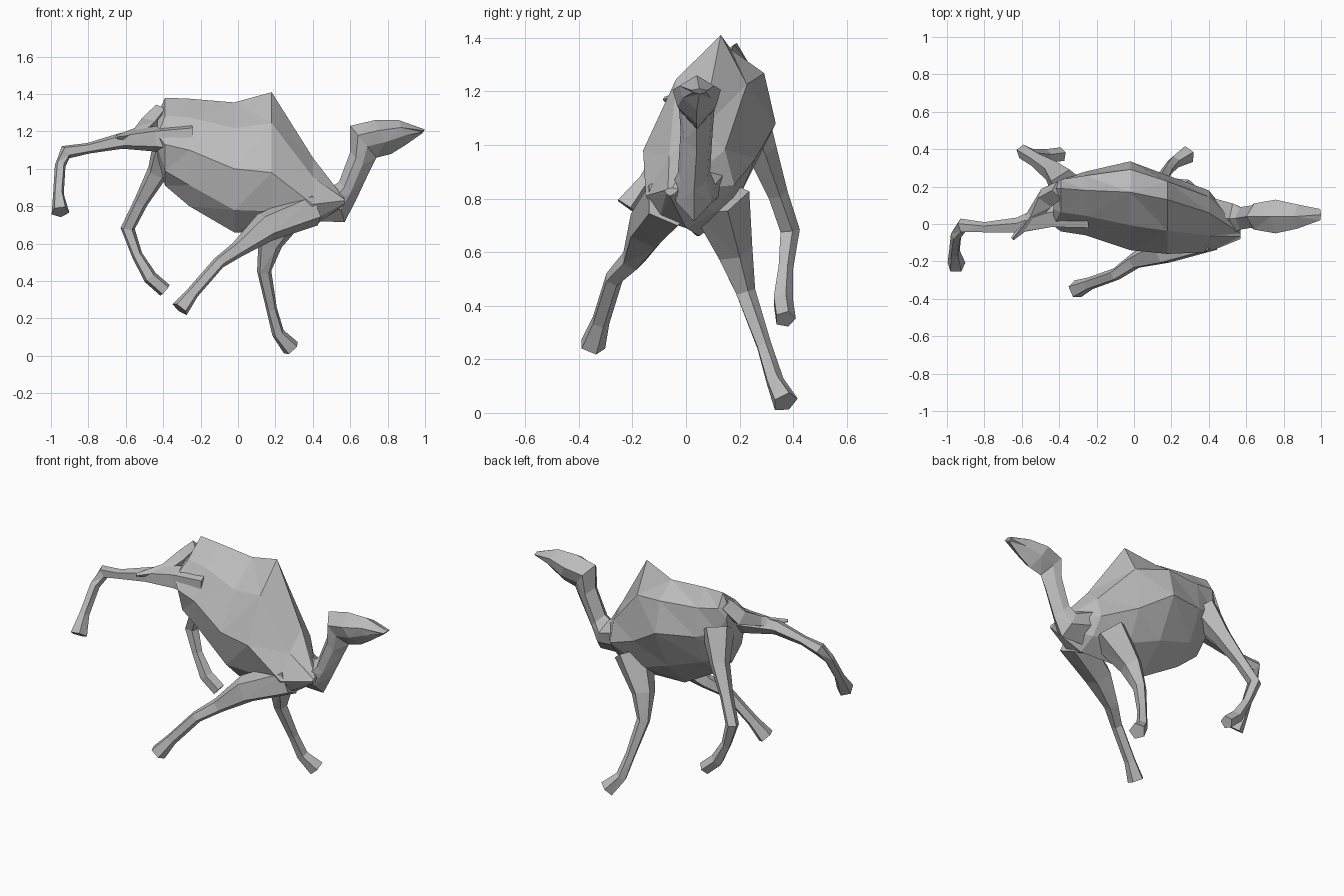
import bpy, bmesh, math
from mathutils import Vector

cube = bpy.data.objects.get("Cube")
if cube:
    bpy.data.objects.remove(cube, do_unlink=True)

hide = bpy.data.materials.new("grey_hide")
hide.use_nodes = True
hide.diffuse_color = (0.5, 0.5, 0.5, 1)
hide.node_tree.nodes["Principled BSDF"].inputs["Base Color"].default_value = (0.5, 0.5, 0.5, 1)


def loft(name, rings):
    """Skin a list of equal-sized point rings, closing both ends."""
    bm = bmesh.new()
    loops = [[bm.verts.new(p) for p in ring] for ring in rings]
    n = len(loops[0])
    for a, b in zip(loops, loops[1:]):
        for i in range(n):
            j = (i + 1) % n
            bm.faces.new((a[i], a[j], b[j], b[i]))
    bm.faces.new(loops[0][::-1])
    bm.faces.new(loops[-1])
    bmesh.ops.triangulate(bm, faces=bm.faces[:])
    bmesh.ops.recalc_face_normals(bm, faces=bm.faces[:])
    mesh = bpy.data.meshes.new(name)
    bm.to_mesh(mesh)
    bm.free()
    mesh.materials.append(hide)
    obj = bpy.data.objects.new(name, mesh)
    bpy.context.collection.objects.link(obj)
    return obj


def limb(name, path, sides=5):
    """Tapered faceted tube along (x, y, z, radius) points."""
    pts = [Vector(p[:3]) for p in path]
    rings = []
    for i, p in enumerate(pts):
        along = (pts[min(i + 1, len(pts) - 1)] - pts[max(i - 1, 0)]).normalized()
        u = Vector((0, 1, 0))
        u = (u - along * u.dot(along)).normalized()
        v = along.cross(u)
        r = path[i][3]
        angles = [math.tau * k / sides for k in range(sides)]
        rings.append([p + u * (r * math.cos(a)) + v * (r * math.sin(a)) for a in angles])
    return loft(name, rings)


def body_ring(x, top, right, bottom, left):
    """Eight-point section through four (y, z) extremes with bulging corners."""
    ends = [Vector((x, *p)) for p in (top, right, bottom, left)]
    mid = sum(ends, Vector()) / 4
    ring = []
    for a, b in zip(ends, ends[1:] + ends[:1]):
        ring += [a, mid + (a + b - mid * 2) * 0.63]
    return ring


def neck_ring(y, half, upper, lower):
    """Six-point section between an upper and a lower (x, z) point."""
    a, b = Vector((upper[0], y, upper[1])), Vector((lower[0], y, lower[1]))
    side = Vector((0, half, 0))
    hi, lo = a.lerp(b, 0.3), a.lerp(b, 0.65)
    return [a, hi + side, lo + side * 0.8, b, lo - side * 0.8, hi - side]


# Trunk with its hump, ending in the pointed breast
loft("body", [body_ring(*s) for s in (
    (-0.43, (0.19, 1.29), (-0.01, 1.18), (0.12, 1.06), (0.2, 1.16)),
    (-0.39, (0.19, 1.38), (-0.04, 1.13), (0.1, 0.91), (0.24, 1.15)),
    (-0.26, (0.18, 1.375), (-0.06, 1.1), (0.08, 0.8), (0.28, 1.1)),
    (-0.02, (0.17, 1.355), (-0.14, 1.0), (0.04, 0.66), (0.335, 1.08)),
    (0.18, (0.13, 1.41), (-0.16, 0.98), (0.05, 0.66), (0.26, 0.95)),
    (0.4, (0.06, 1.06), (-0.15, 0.81), (0.0, 0.69), (0.18, 0.85)),
    (0.57, (-0.05, 0.84), (-0.08, 0.83), (-0.06, 0.81), (-0.03, 0.83)))])

# Neck and head in one sweep
loft("neck_and_head", [neck_ring(*s) for s in (
    (0.03, 0.12, (0.36, 0.98), (0.42, 0.72)),
    (0.03, 0.08, (0.51, 0.91), (0.57, 0.715)),
    (0.03, 0.06, (0.54, 0.93), (0.63, 0.83)),
    (0.04, 0.06, (0.6, 1.09), (0.7, 0.98)),
    (0.04, 0.07, (0.6, 1.23), (0.74, 1.06)),
    (0.04, 0.09, (0.73, 1.26), (0.82, 1.08)),
    (0.04, 0.065, (0.86, 1.26), (0.9, 1.13)),
    (0.05, 0.03, (1.0, 1.21), (0.985, 1.19)))])

# Legs in mid gallop
limb("front_right_leg", [
    (0.4, -0.06, 0.79, 0.1), (0.15, -0.14, 0.69, 0.085), (0.0, -0.2, 0.57, 0.045),
    (-0.1, -0.27, 0.5, 0.035), (-0.24, -0.32, 0.34, 0.035), (-0.31, -0.35, 0.25, 0.05)])
limb("front_left_leg", [
    (0.28, 0.12, 0.8, 0.12), (0.17, 0.18, 0.6, 0.07), (0.14, 0.22, 0.45, 0.04),
    (0.18, 0.29, 0.25, 0.03), (0.215, 0.33, 0.12, 0.035), (0.285, 0.37, 0.04, 0.05)])
limb("hind_left_leg", [
    (-0.36, 0.2, 1.15, 0.1), (-0.43, 0.28, 0.98, 0.06), (-0.52, 0.34, 0.82, 0.04),
    (-0.59, 0.385, 0.68, 0.04), (-0.54, 0.37, 0.54, 0.03), (-0.47, 0.36, 0.42, 0.04),
    (-0.39, 0.37, 0.35, 0.04)])
limb("hind_right_leg", [
    (-0.25, 0.06, 1.16, 0.1), (-0.45, 0.04, 1.16, 0.07), (-0.62, -0.01, 1.15, 0.045),
    (-0.8, -0.02, 1.11, 0.03), (-0.92, -0.01, 1.09, 0.04), (-0.95, -0.06, 1.02, 0.03),
    (-0.96, -0.15, 0.87, 0.03), (-0.95, -0.22, 0.77, 0.05)])

# Tail blown over the kicking leg
limb("tail", [
    (-0.4, 0.18, 1.31, 0.05), (-0.47, 0.14, 1.23, 0.06), (-0.54, 0.04, 1.18, 0.04),
    (-0.65, -0.08, 1.17, 0.01)], 4)
